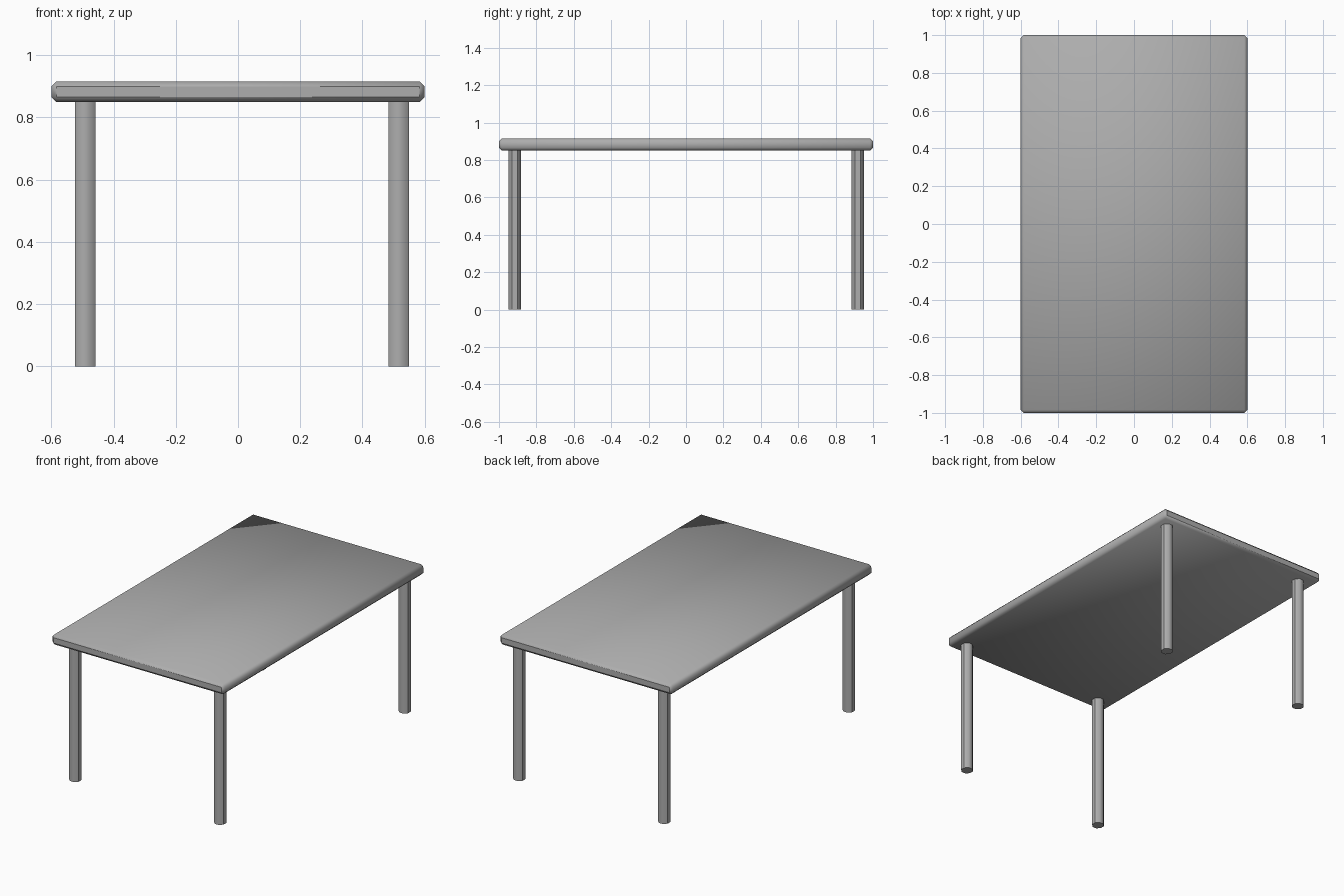
import bpy, math

if "Cube" in bpy.data.objects:
    bpy.data.objects.remove(bpy.data.objects["Cube"])

# Mid grey shared by all parts
grey = bpy.data.materials.new("mid_grey")
grey.diffuse_color = (0.42, 0.42, 0.42, 1)
grey.use_nodes = True
grey.node_tree.nodes["Principled BSDF"].inputs["Base Color"].default_value = grey.diffuse_color


def finish(obj, name, axis):
    """Smooth shading, with crisp borders round the flat faces along one axis."""
    obj.name = name
    obj.data.materials.append(grey)
    obj.data.shade_smooth()
    crisp = set()
    for face in obj.data.polygons:
        if abs(face.normal[axis]) > 0.99:
            crisp.update(face.edge_keys)
    for edge in obj.data.edges:
        if edge.key in crisp:
            edge.use_edge_sharp = True


# Table top: slab with a single-segment chamfer, crisp flat ends
bpy.ops.mesh.primitive_cube_add(size=1, location=(0, 0, 0.8825))
top = bpy.context.object
top.scale = (1.2, 2.0, 0.066)
bpy.ops.object.transform_apply(location=False, rotation=False, scale=True)
bevel = top.modifiers.new("edge_chamfer", 'BEVEL')
bevel.width = 0.016
bevel.segments = 1
bpy.ops.object.modifier_apply(modifier=bevel.name)
finish(top, "table_top", 1)


def leg(name, x, y):
    bpy.ops.mesh.primitive_cylinder_add(
        vertices=8, radius=0.036, depth=0.855, location=(x, y, 0.4275),
        rotation=(0, 0, math.radians(22.5)))
    obj = bpy.context.object
    bpy.ops.object.transform_apply(location=False, rotation=True, scale=False)
    finish(obj, name, 0)
    # crisp rims at both ends
    for edge in obj.data.edges:
        a, b = (obj.data.vertices[i].co.z for i in edge.vertices)
        if abs(a - b) < 0.001:
            edge.use_edge_sharp = True


# Four legs, set slightly off centre in x
for side, x in (("left", -0.491), ("right", 0.517)):
    for end, y in (("front", -0.916), ("back", 0.918)):
        leg(f"{end}_{side}_leg", x, y)
